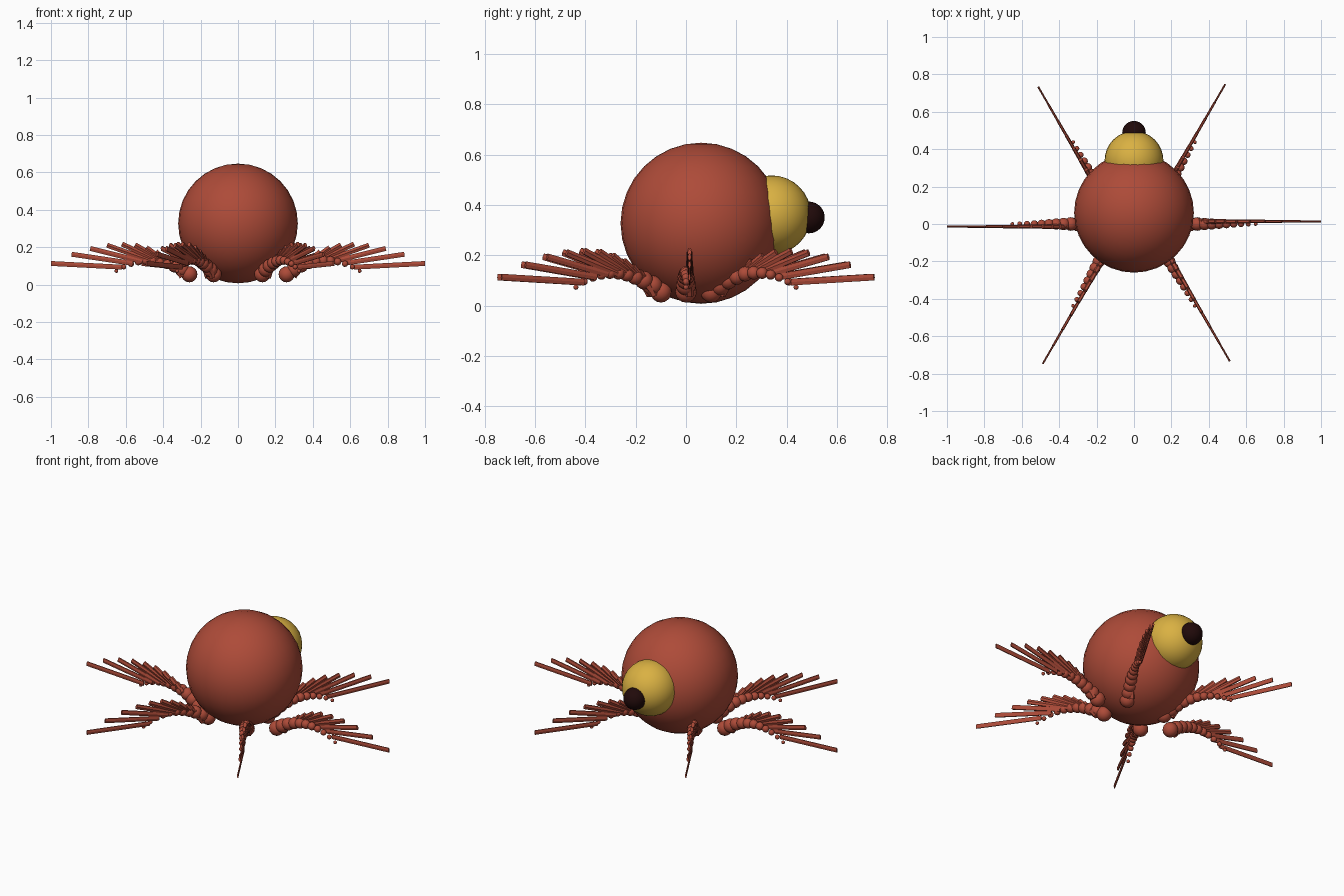
import bpy
import math
from mathutils import Matrix, Vector

cube = bpy.data.objects.get("Cube")
if cube:
    bpy.data.objects.remove(cube, do_unlink=True)


def material(name, color):
    m = bpy.data.materials.new(name)
    m.use_nodes = True
    m.diffuse_color = (*color, 1)
    m.node_tree.nodes["Principled BSDF"].inputs["Base Color"].default_value = (*color, 1)
    return m


red = material("brick red", (0.42, 0.07, 0.04))
yellow = material("yellow", (0.70, 0.44, 0.055))
dark = material("dark brown", (0.015, 0.003, 0.003))


def finish(name, mat, smooth=True):
    ob = bpy.context.object
    ob.name = name
    ob.data.materials.append(mat)
    if smooth:
        bpy.ops.object.shade_smooth_by_angle(angle=math.radians(40))
    return ob


def ball(name, loc, r, mat, segments=32, rings=16):
    bpy.ops.mesh.primitive_uv_sphere_add(segments=segments, ring_count=rings,
                                         radius=r, location=loc)
    return finish(name, mat)


# Body with a single eye at the back
ball("body", (0, 0.06, 0.327), 0.32, red)
ball("eye", (0, 0.34, 0.36), 0.157, yellow)
ball("pupil", (0, 0.488, 0.35), 0.063, dark)

# One leg, as parts laid out along local +x from the hip
JOINTS, BLADES = 11, 11
leg_parts = []
for i in range(JOINTS):
    t = i / (JOINTS - 1)
    s = 0.39 * t
    z = 0.055 + 0.72 * s - 1.73 * s * s
    leg_parts.append(ball("leg_joint", (s, 0, z), 0.043 - 0.033 * t, red, 16, 8))

for k in range(BLADES):
    # Long flat blades fan out, shorter and steeper towards the hip
    s = 0.74 - 0.115 * k + 0.005 * k * k
    z = 0.217 - 0.65 * (s - 0.34) ** 2 - (0.9 * (0.34 - s) ** 2 if s < 0.34 else 0)
    tilt = math.radians(3 + 5.5 * k)
    length = 0.38 * 0.87 ** k
    width = 0.010 + 0.0025 * k
    along = Vector((math.cos(tilt), 0, math.sin(tilt)))
    center = Vector((s, 0.014, z)) - along * length / 2
    bpy.ops.mesh.primitive_cylinder_add(vertices=6, radius=0.5, depth=1)
    blade = finish("leg_blade", red, smooth=False)
    blade.data.transform(Matrix.Translation(center)
                         @ Matrix.Rotation(math.pi / 2 - tilt, 4, 'Y')
                         @ Matrix.Diagonal((0.030, width, length, 1)))
    leg_parts.append(blade)

# Join the parts, then repeat the leg around the body
bpy.ops.object.select_all(action='DESELECT')
for part in leg_parts:
    part.select_set(True)
bpy.context.view_layer.objects.active = leg_parts[-1]
bpy.ops.object.join()
leg = bpy.context.object

names = ["left_leg", "back_left_leg", "back_right_leg",
         "right_leg", "front_right_leg", "front_left_leg"]
for i, name in enumerate(names):
    ob = leg if i == 0 else leg.copy()
    if i:
        bpy.context.collection.objects.link(ob)
    a = i * math.pi / 3
    ob.name = name
    ob.location = (0.26 * math.cos(a), 0.115 * math.sin(a), 0)
    ob.rotation_euler = (0, 0, a)
